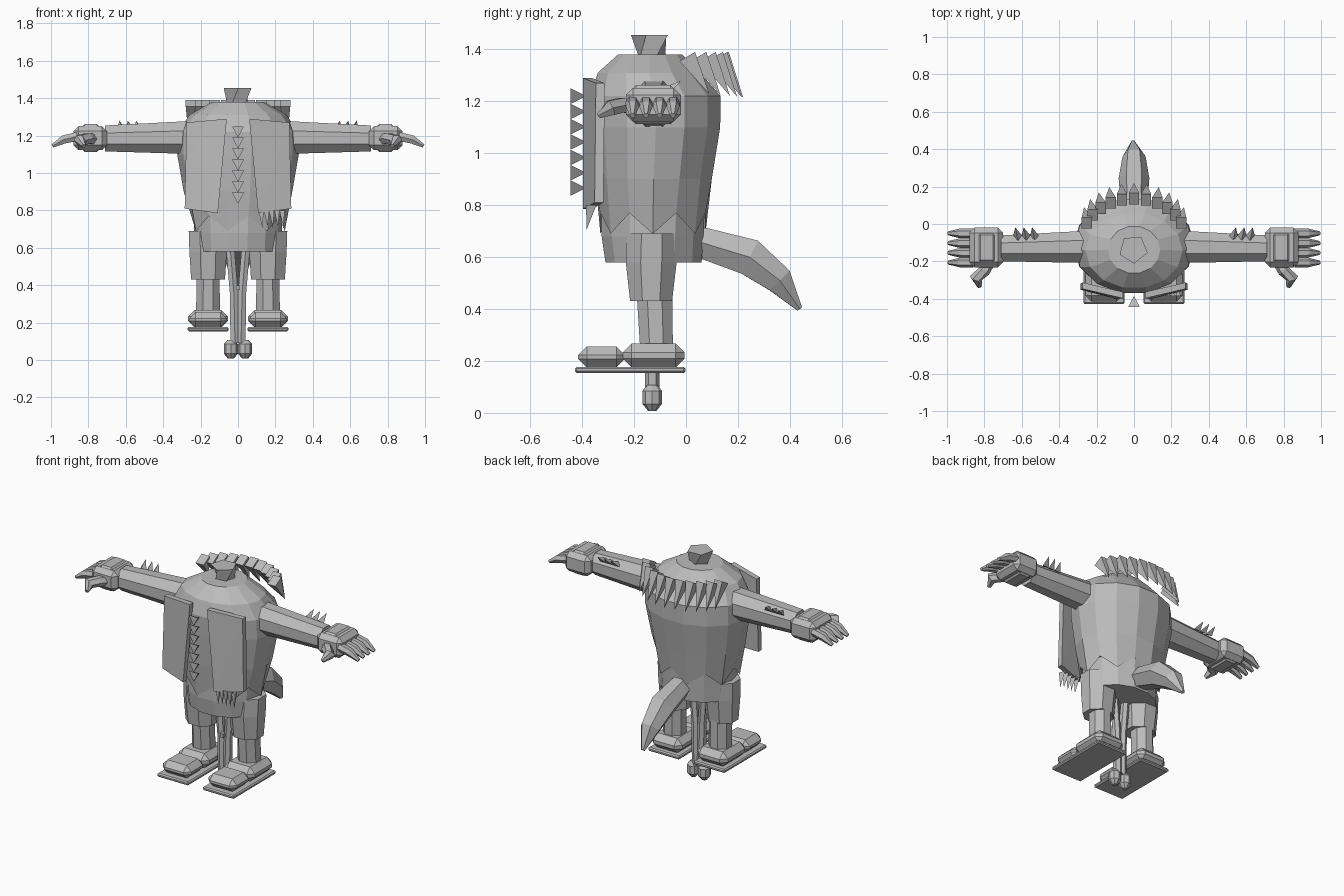
import bpy, bmesh
from math import sin, cos, pi
from mathutils import Vector, Matrix

if "Cube" in bpy.data.objects:
    bpy.data.objects.remove(bpy.data.objects["Cube"])

grey = bpy.data.materials.new("plain_grey")
grey.use_nodes = True
grey.diffuse_color = (0.5, 0.5, 0.5, 1)
grey.node_tree.nodes["Principled BSDF"].inputs["Base Color"].default_value = (0.5, 0.5, 0.5, 1)


def finish(name, bm):
    bmesh.ops.recalc_face_normals(bm, faces=bm.faces)
    mesh = bpy.data.meshes.new(name)
    bm.to_mesh(mesh)
    bm.free()
    mesh.materials.append(grey)
    ob = bpy.data.objects.new(name, mesh)
    bpy.context.collection.objects.link(ob)
    return ob


def loft(name, rings, n, place, phase=0.5, jag=0.0, twist=0.0):
    """Skin rings of (t, u_min, u_max, v_min, v_max); place maps (t, u, v) to a point."""
    bm = bmesh.new()
    loops = []
    for k, (t, u0, u1, v0, v1) in enumerate(rings):
        loop = []
        for i in range(n):
            a = 2 * pi * (i + phase + twist * k) / n
            drop = jag * (i % 2) if k == 0 else 0
            u = (u0 + u1) / 2 + (u1 - u0) / 2 * cos(a)
            v = (v0 + v1) / 2 + (v1 - v0) / 2 * sin(a)
            loop.append(bm.verts.new(place(t + drop, u, v)))
        loops.append(loop)
    for a, b in zip(loops, loops[1:]):
        for i in range(n):
            j = (i + 1) % n
            bm.faces.new((a[i], a[j], b[j], b[i]))
    bm.faces.new(loops[0])
    bm.faces.new(loops[-1])
    return finish(name, bm)


def hull(name, points):
    bm = bmesh.new()
    for p in points:
        bm.verts.new(p)
    bmesh.ops.convex_hull(bm, input=bm.verts[:])
    bmesh.ops.dissolve_limit(bm, angle_limit=0.01, verts=bm.verts[:], edges=bm.edges[:])
    return finish(name, bm)


def box(name, x, y, z, bevel=0.0):
    ob = hull(name, [(a, b, c) for a in x for b in y for c in z])
    if bevel:
        mod = ob.modifiers.new("bevel", 'BEVEL')
        mod.width = bevel
        mod.segments = 1
    return ob


def limb(name, stations, n=6):
    """Tube through (point, radius) stations, with rings facing along the path."""
    bm = bmesh.new()
    pts = [Vector(p) for p, r in stations]
    loops = []
    for i, (p, r) in enumerate(stations):
        d = pts[min(i + 1, len(pts) - 1)] - pts[max(i - 1, 0)]
        turn = d.to_track_quat('Z', 'Y')
        loops.append([bm.verts.new(pts[i] + turn @ Vector((r * cos(2 * pi * k / n), r * sin(2 * pi * k / n), 0)))
                      for k in range(n)])
    for a, b in zip(loops, loops[1:]):
        for i in range(n):
            j = (i + 1) % n
            bm.faces.new((a[i], a[j], b[j], b[i]))
    bm.faces.new(loops[0])
    bm.faces.new(loops[-1])
    return finish(name, bm)


def upright(t, u, v):
    return (u, v, t)


# Torso with a ragged hem, hips and neck stump
loft("torso", [(0.69, -0.25, 0.25, -0.335, 0.08), (0.90, -0.29, 0.29, -0.355, 0.105),
               (1.10, -0.325, 0.325, -0.37, 0.138), (1.22, -0.32, 0.32, -0.375, 0.14),
               (1.31, -0.26, 0.26, -0.345, 0.06), (1.38, -0.14, 0.14, -0.265, -0.01)],
     14, upright, phase=0, jag=0.08)
loft("hips", [(0.58, -0.23, 0.23, -0.315, 0.065), (0.68, -0.235, 0.235, -0.33, 0.072),
              (0.84, -0.24, 0.24, -0.33, 0.08)], 14, upright, phase=0)
loft("neck", [(1.37, -0.06, 0.06, -0.19, -0.08), (1.455, -0.082, 0.075, -0.212, -0.058)],
     5, upright, phase=0.3, twist=0.5)

# Tail
limb("tail", [((0, 0.0, 0.675), 0.06), ((0, 0.08, 0.65), 0.07), ((0, 0.245, 0.60), 0.082),
              ((0, 0.36, 0.51), 0.062), ((-0.005, 0.438, 0.40), 0.012)])

# Two hanging strands with weights at their ends
for s in (-1, 1):
    side = "left" if s > 0 else "right"
    limb(side + "_strand", [((s * 0.042, -0.13, 0.60), 0.026), ((s * 0.022, -0.13, 0.36), 0.025),
                            ((s * 0.016, -0.13, 0.09), 0.028)])
    limb(side + "_weight", [((s * 0.038, -0.13, 0.008), 0.016), ((s * 0.038, -0.13, 0.035), 0.038),
                            ((s * 0.038, -0.13, 0.085), 0.038), ((s * 0.038, -0.13, 0.108), 0.018)], 8)
box("strand_clasp", (-0.012, 0.012), (-0.165, -0.14), (0.375, 0.4))

# Row of chest teeth
for i in range(7):
    top = 1.25 - i * 0.059
    hull("chest_tooth", [(-0.032, -0.445, top), (0.032, -0.445, top), (0, -0.445, top - 0.06),
                         (0, -0.385, top - 0.03)])

# Ruff of spikes round the upper back
for i in range(11):
    a = (i - 5) / 5 * 1.2
    x, y = 0.27 * sin(a), 0.02 + 0.13 * (cos(a) - cos(1.2)) / (1 - cos(1.2)) - 0.02
    tip = (x * 1.06, y + 0.09, 1.235 - 0.02 * cos(a))
    hull("ruff_spike", [(x + e, y + dy, z) for e in (-0.028, 0.028)
                        for dy, z in ((-0.025, 1.355), (0.035, 1.39))] + [tip])

for s in (-1, 1):
    side = "left" if s > 0 else "right"

    # Chest panel, angled away from the middle
    edge = [(0.06, -0.375, 1.29), (0.275, -0.325, 1.27), (0.285, -0.33, 0.81), (0.108, -0.375, 0.785)]
    hull(side + "_chest_panel", [(s * x, y + d, z) for x, y, z in edge for d in (-0.022, 0.012)])

    # Arm
    loft(side + "_arm", [(0.26, -0.215, -0.03, 1.095, 1.285), (0.71, -0.205, -0.055, 1.11, 1.26)],
         8, lambda t, u, v: (s * t, u, v))
    for i in range(3):
        x = 0.51 + i * 0.045
        hull(side + "_arm_spike", [(s * x, -0.06, 1.235), (s * (x + 0.045), -0.06, 1.235),
                                   (s * (x + 0.02), -0.09, 1.25), (s * (x + 0.035), -0.018, 1.28)])

    # Hand, fingers and thumb
    box(side + "_hand", sorted((s * 0.70, s * 0.88)), (-0.232, -0.02), (1.122, 1.252), 0.028)
    box(side + "_cuff", sorted((s * 0.725, s * 0.85)), (-0.222, -0.03), (1.112, 1.262), 0.03)
    for i in range(4):
        y = -0.05 - i * 0.052
        limb(side + "_finger", [((s * 0.86, y, 1.195), 0.027), ((s * 0.93, y, 1.18), 0.026),
                                ((s * 0.992, y, 1.145), 0.011)])
    limb(side + "_thumb", [((s * 0.77, -0.20, 1.18), 0.03), ((s * 0.80, -0.25, 1.185), 0.032),
                           ((s * 0.845, -0.29, 1.175), 0.034), ((s * 0.825, -0.335, 1.145), 0.012)])

    # Trouser leg, shin
    cx = s * 0.16
    loft(side + "_trouser_leg", [(0.43, cx - 0.098, cx + 0.098, -0.222, -0.047),
                                 (0.58, cx - 0.108, cx + 0.108, -0.24, -0.028),
                                 (0.69, cx - 0.112, cx + 0.112, -0.235, -0.028)], 8, upright)
    loft(side + "_shin", [(0.22, cx - 0.07, cx + 0.07, -0.18, -0.045),
                          (0.45, cx - 0.066, cx + 0.066, -0.195, -0.047)], 8, upright)

    # Shoe
    wide = (cx - 0.106, cx + 0.106)
    box(side + "_heel", wide, (-0.245, -0.005), (0.175, 0.267), 0.035)
    box(side + "_toe", (cx - 0.1, cx + 0.1), (-0.415, -0.235), (0.175, 0.256), 0.033)
    box(side + "_sole", (cx - 0.11, cx + 0.11), (-0.428, -0.002), (0.154, 0.177), 0.007)

# Fringe under the left panel
for i in range(5):
    x = 0.11 + i * 0.028
    hull("fringe_spike", [(x, -0.385, 0.8), (x + 0.028, -0.385, 0.8), (x + 0.014, -0.345, 0.8),
                          (x + 0.02, -0.383, 0.705 + 0.006 * (i % 2))])
